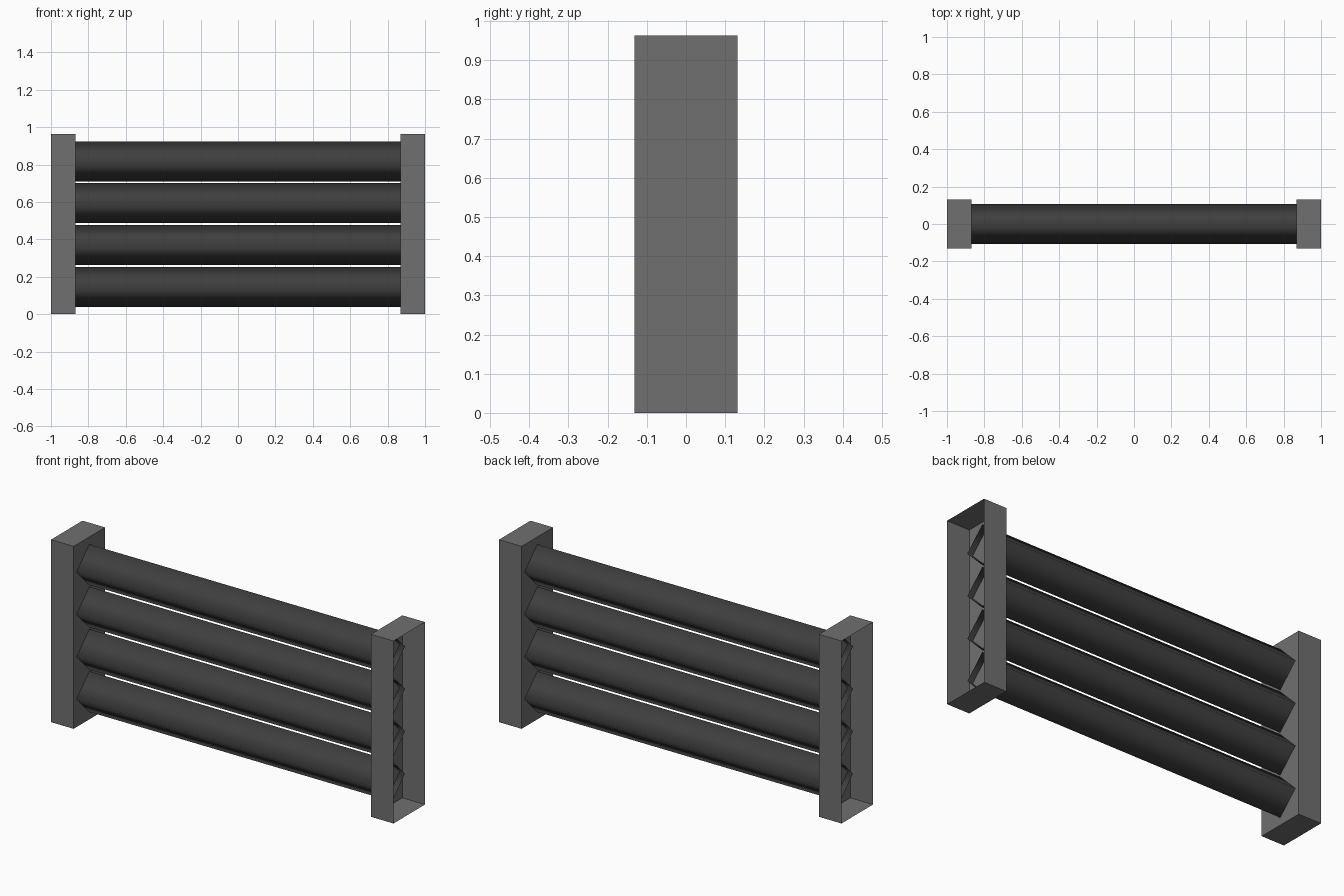
import bpy, bmesh
from math import pi
from mathutils import Matrix

if "Cube" in bpy.data.objects:
    bpy.data.objects.remove(bpy.data.objects["Cube"])

HEIGHT = 0.963
POST_W, POST_D = 0.132, 0.262
BAR_R, BAR_HALF, PITCH = 0.107, 0.90, 0.2235


def material(name, value):
    m = bpy.data.materials.new(name)
    m.diffuse_color = (value, value, value, 1)
    m.use_nodes = True
    m.node_tree.nodes["Principled BSDF"].inputs["Base Color"].default_value = m.diffuse_color
    return m


def finish(name, bm, mat, smooth=False):
    mesh = bpy.data.meshes.new(name)
    for f in bm.faces:
        f.smooth = smooth
    bm.to_mesh(mesh)
    bm.free()
    mesh.materials.append(mat)
    ob = bpy.data.objects.new(name, mesh)
    bpy.context.collection.objects.link(ob)
    return ob


post_mat = material("post_grey", 0.16)
bar_mat = material("bar_dark", 0.05)

# End posts: thin-walled boxes, open on the outer side
for side, label in ((-1, "left"), (1, "right")):
    bm = bmesh.new()
    bmesh.ops.create_cube(
        bm, size=1,
        matrix=Matrix.Translation((side * (1 - POST_W / 2), 0, HEIGHT / 2))
        @ Matrix.Diagonal((POST_W, POST_D, HEIGHT, 1)))
    bm.normal_update()
    outer = [f for f in bm.faces if f.normal.x * side > 0.9]
    bmesh.ops.delete(bm, geom=outer, context='FACES')
    finish(f"{label}_post", bm, post_mat)

# Four-sided smooth-shaded hollow bars, ends poking through the post walls
for i in range(4):
    z = HEIGHT / 2 + (i - 1.5) * PITCH
    bm = bmesh.new()
    bmesh.ops.create_cone(
        bm, cap_ends=False, segments=4, radius1=BAR_R, radius2=BAR_R,
        depth=2 * BAR_HALF,
        matrix=Matrix.Translation((0, 0, z)) @ Matrix.Rotation(pi / 2, 4, 'Y'))
    # keep a corner of the section at the top and at the front
    v = bm.verts[:][0].co
    if abs(abs(v.y) - abs(v.z - z)) < 0.01:
        bmesh.ops.rotate(bm, verts=bm.verts, cent=(0, 0, z),
                         matrix=Matrix.Rotation(pi / 4, 3, 'X'))
    finish(f"bar_{i + 1}", bm, bar_mat, smooth=True)
